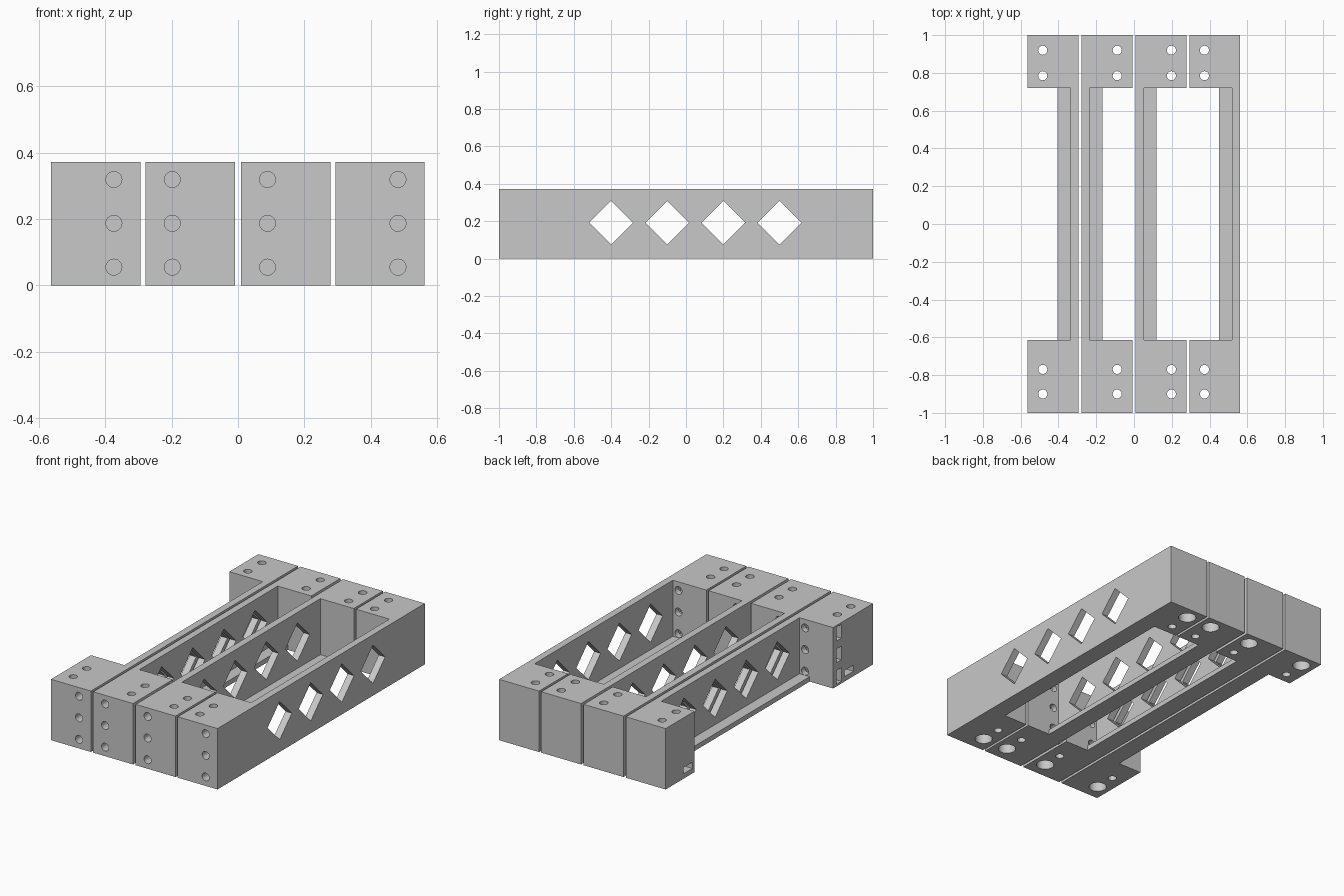
import bpy, bmesh, math
from mathutils import Matrix, Vector

if "Cube" in bpy.data.objects:
    bpy.data.objects.remove(bpy.data.objects["Cube"])

grey = bpy.data.materials.new("grey")
grey.diffuse_color = (0.58, 0.58, 0.58, 1)
grey.use_nodes = True
grey.node_tree.nodes["Principled BSDF"].inputs["Base Color"].default_value = grey.diffuse_color

WIDTH, HEIGHT = 0.269, 0.372         # bracket width and height
WALL, FLANGE, FLANGE_T = 0.043, 0.111, 0.03
Y_FRONT, Y_BACK = -0.615, 0.72       # inner faces of the two end blocks
SCREW_U, BOLT_U = 0.08, 0.189        # hole distances from the wall's outer face
SCREW_Z = (0.055, 0.187, 0.319)


def box(bm, lo, hi):
    lo, hi = Vector(lo), Vector(hi)
    m = Matrix.Translation((lo + hi) / 2) @ Matrix.Diagonal((*(hi - lo), 1))
    bmesh.ops.create_cube(bm, size=1, matrix=m)


def rod(bm, centre, r, length, axis, sides=24):
    rot = {'X': Matrix.Rotation(math.pi / 2, 4, 'Y'),
           'Y': Matrix.Rotation(math.pi / 2, 4, 'X'),
           'Z': Matrix.Identity(4)}[axis]
    bmesh.ops.create_cone(bm, cap_ends=True, segments=sides, radius1=r, radius2=r,
                          depth=length, matrix=Matrix.Translation(centre) @ rot)


def make(name, bm, x0, side):
    # place the wall's outer face at x0; side = -1 mirrors the part
    bm.transform(Matrix.Translation((x0, 0, 0)) @ Matrix.Diagonal((side, 1, 1, 1)))
    if side < 0:
        bmesh.ops.reverse_faces(bm, faces=bm.faces)
    bm.normal_update()
    me = bpy.data.meshes.new(name)
    bm.to_mesh(me)
    bm.free()
    me.materials.append(grey)
    ob = bpy.data.objects.new(name, me)
    bpy.context.collection.objects.link(ob)
    return ob


def bracket(name, x0, side):
    body = bmesh.new()
    box(body, (0, -1, 0), (WIDTH, 1, HEIGHT))
    cuts = []

    # opening between the end blocks, leaving a wall and a bottom flange
    c = bmesh.new()
    box(c, (WALL, Y_FRONT, FLANGE_T), (WIDTH + 0.1, Y_BACK, HEIGHT + 0.1))
    cuts.append(c)
    c = bmesh.new()
    box(c, (FLANGE, Y_FRONT, -0.1), (WIDTH + 0.1, Y_BACK, FLANGE_T + 0.1))
    cuts.append(c)

    # diamond windows in the wall
    c = bmesh.new()
    for y in (-0.4, -0.1, 0.2, 0.5):
        rod(c, (0, y, 0.192), 0.117, 0.16, 'X', 4)
    cuts.append(c)

    # vertical bolt holes and front screw holes
    c = bmesh.new()
    for y in (-0.9, -0.77, 0.785, 0.92):
        rod(c, (BOLT_U, y, HEIGHT / 2), 0.024, 0.6, 'Z')
    for z in SCREW_Z:
        rod(c, (SCREW_U, -0.81, z), 0.024, 0.41, 'Y')
    cuts.append(c)

    # wide counterbores underneath, nut slots opening on the free side
    c = bmesh.new()
    for y in (-0.9, 0.92):
        rod(c, (BOLT_U, y, 0), 0.05, 0.2, 'Z')
    for y in (-0.77, 0.785):
        box(c, (BOLT_U - 0.043, y - 0.043, 0.03), (WIDTH + 0.1, y + 0.043, 0.068))
    for z in SCREW_Z:
        box(c, (SCREW_U - 0.043, -0.695, z - 0.042), (WIDTH + 0.1, -0.65, z + 0.042))
    cuts.append(c)

    ob = make(name, body, x0, side)
    bpy.context.view_layer.objects.active = ob
    ob.select_set(True)
    for c in cuts:
        cutter = make("cutter", c, x0, side)
        cutter.hide_render = True
        mod = ob.modifiers.new("cut", 'BOOLEAN')
        mod.operation = 'DIFFERENCE'
        mod.solver = 'EXACT'
        mod.use_self = True
        mod.object = cutter
        bpy.ops.object.modifier_apply(modifier=mod.name)
        bpy.data.objects.remove(cutter)
    bpy.ops.object.shade_smooth_by_angle(angle=math.radians(30))
    ob.select_set(False)


bracket("outer_left_bracket", -0.294, -1)
bracket("inner_left_bracket", -0.278, 1)
bracket("inner_right_bracket", 0.009, 1)
bracket("outer_right_bracket", 0.562, -1)
